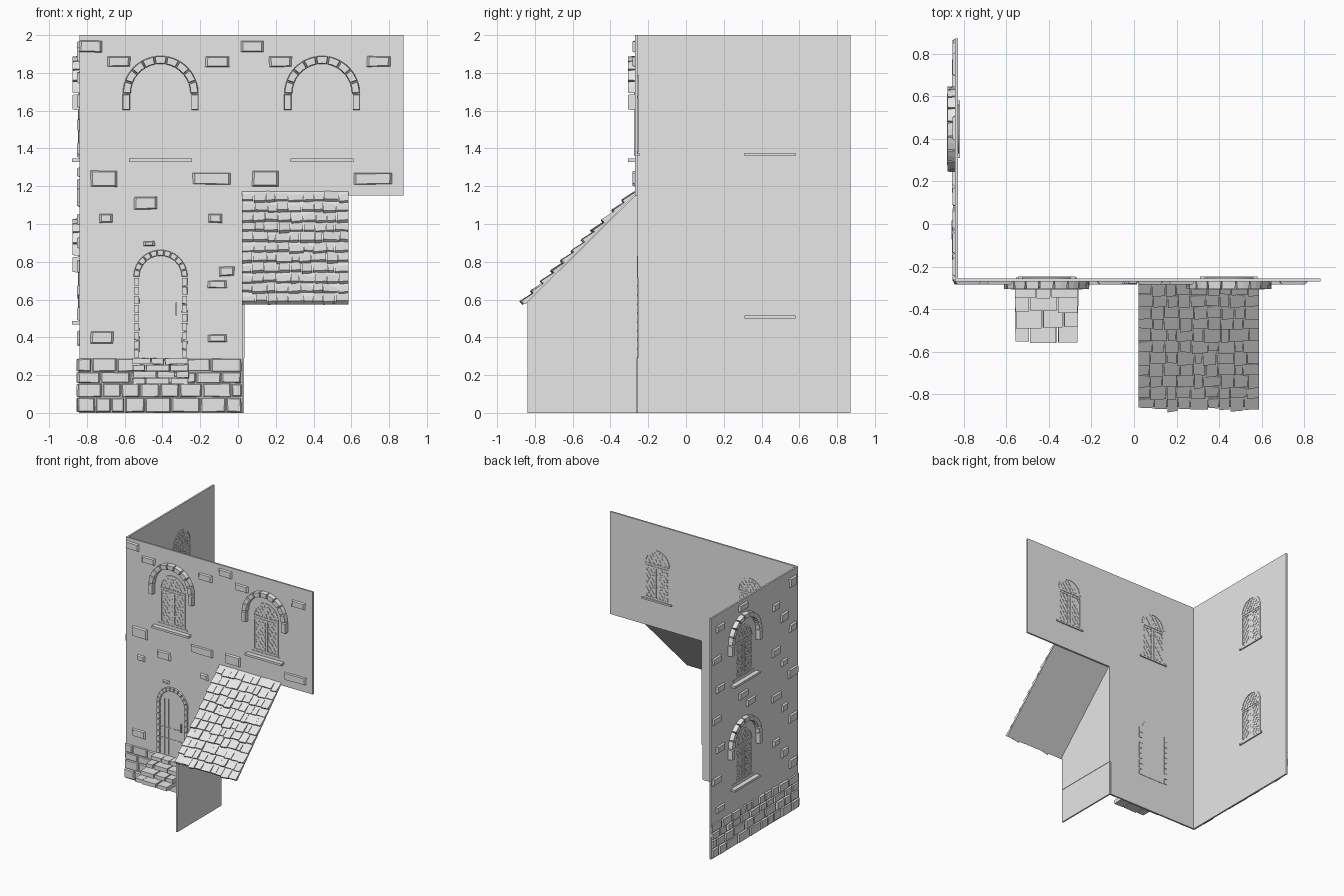
import bpy, bmesh, math, random
from mathutils import Vector

random.seed(4)
cube = bpy.data.objects.get("Cube")
if cube:
    bpy.data.objects.remove(cube, do_unlink=True)

stone_grey = bpy.data.materials.new("stone_grey")
stone_grey.use_nodes = True
GREY = (0.8, 0.8, 0.8, 1)
stone_grey.diffuse_color = GREY
stone_grey.node_tree.nodes["Principled BSDF"].inputs["Base Color"].default_value = GREY

# Surface frames: (along, up, outward depth) to world
S = math.sqrt(0.5)


def front(u, v, d):
    return Vector((u, -0.27 - d, v))


def side(u, v, d):
    return Vector((-0.84 - d, u, v))


def lean(u, v, d):
    return Vector((0.02 + d, u, v))


def roof(u, v, d):
    return Vector((u, -0.85 + S * (v - d), 0.575 + S * (v + d)))


class Part:
    """Collects extruded outlines into one mesh object."""

    def __init__(self, name):
        self.name, self.bm = name, bmesh.new()

    def slab(self, frame, pts, d0, d1, taper=0.0):
        cu = sum(p[0] for p in pts) / len(pts)
        cv = sum(p[1] for p in pts) / len(pts)
        depth = d1 if callable(d1) else (lambda u, v: d1)
        low = [self.bm.verts.new(frame(u, v, d0)) for u, v in pts]
        top = []
        for u, v in pts:
            r = math.hypot(u - cu, v - cv)
            k = 1 - min(0.4, taper / r) if taper else 1
            top.append(self.bm.verts.new(
                frame(cu + (u - cu) * k, cv + (v - cv) * k, depth(u, v))))
        self.bm.faces.new(low)
        self.bm.faces.new(top)
        for i in range(len(pts)):
            j = (i + 1) % len(pts)
            self.bm.faces.new((low[i], low[j], top[j], top[i]))

    def box(self, frame, u, v, w, h, d0, d1, taper=0.0, jitter=0.0):
        pts = [(u + a * w / 2 + random.uniform(-jitter, jitter),
                v + b * h / 2 + random.uniform(-jitter, jitter))
               for a, b in ((-1, -1), (1, -1), (1, 1), (-1, 1))]
        self.slab(frame, pts, d0, d1, taper)

    def done(self):
        bmesh.ops.recalc_face_normals(self.bm, faces=self.bm.faces)
        mesh = bpy.data.meshes.new(self.name)
        self.bm.to_mesh(mesh)
        self.bm.free()
        mesh.materials.append(stone_grey)
        bpy.context.collection.objects.link(bpy.data.objects.new(self.name, mesh))


def arc(u, v, r, a0, a1, n):
    return [(u + r * math.cos(a0 + (a1 - a0) * i / n),
             v + r * math.sin(a0 + (a1 - a0) * i / n)) for i in range(n + 1)]


def arched(u, v0, v1, r):
    return [(u - r, v0), (u + r, v0)] + arc(u, v1, r, 0, math.pi, 16)


def voussoirs(part, frame, u, v, r0, r1, n, d, taper):
    step = math.pi / n
    for i in range(n):
        a, b = i * step + 0.012, (i + 1) * step - 0.012
        part.slab(frame, arc(u, v, r1, a, b, 2) + arc(u, v, r0, b, a, 2), 0, d, taper)


# Walls
T = -0.014
wall = Part("front_wall")
wall.slab(front, [(-0.84, 0), (0.02, 0), (0.02, 0.29), (0.035, 0.29), (0.035, 1.15),
                  (0.875, 1.15), (0.875, 2), (-0.84, 2)], T, 0)
wall.done()
wall = Part("side_wall")
wall.box(side, 0.3, 1, 1.14, 2, T, 0)
wall.done()
wall = Part("lean_to_wall")
wall.slab(lean, [(-0.84, 0.29), (-0.26, 0.29), (-0.26, 1.16), (-0.84, 0.585)], 0, 0.015)
wall.slab(lean, [(-0.84, 0), (-0.26, 0), (-0.26, 0.29), (-0.84, 0.29)], 0, 0.012)
wall.done()


# Arched windows with lattice, hood and sill
def window(name, frame, u, z):
    p = Part(name)
    r, spring = 0.115, z + 0.295
    inner = r - 0.014
    for d0, d1 in ((0, 0.004), (T - 0.004, T)):
        for s in (-1, 1):
            p.box(frame, u + s * (r - 0.007), z + 0.14, 0.014, 0.28, d0, d1)
            p.box(frame, u + s * 0.012, z + 0.135, 0.014, 0.27, d0, d1 + 0.002)
        for v in (z + 0.007, z + 0.265, z + 0.285):
            p.box(frame, u, v, 2 * r, 0.012, d0, d1)
        p.slab(frame, arc(u, spring, r, 0, math.pi, 16)
               + arc(u, spring, inner, math.pi, 0, 16), d0, d1)

    # Diagonal glazing bars clipped to the opening
    def inside(a, b):
        return abs(a) < inner and z < b and (b < spring or math.hypot(a, b - spring) < inner)
    for s in (-1, 1):
        for i in range(-3, 12):
            base = z + i * 0.052
            hits = [(a, base + s * 1.4 * a) for a in
                    [inner * (k / 40 - 1) for k in range(81)] if inside(a, base + s * 1.4 * a)]
            if len(hits) > 4:
                (a, b), (c, e) = hits[0], hits[-1]
                p.slab(frame, [(u + a, b - 0.004), (u + c, e - 0.004),
                               (u + c, e + 0.004), (u + a, b + 0.004)], T - 0.002, 0.002)
    p.done()

    hood = Part(name + "_hood")
    voussoirs(hood, frame, u, z + 0.31, 0.158, 0.2, 9, 0.036, 0.004)
    for s in (-1, 1):
        hood.box(frame, u + s * 0.182, z + 0.265, 0.038, 0.085, 0, 0.036, 0.004)
    hood.done()

    sill = Part(name + "_sill")
    sill.box(frame, u, z - 0.042, 0.335, 0.018, 0, 0.038)
    sill.box(frame, u, z - 0.012, 0.27, 0.014, T - 0.01, 0.004)
    sill.done()


window("right_front_window", front, -0.41, 1.38)
window("left_front_window", front, 0.445, 1.38)
window("lower_side_window", side, 0.445, 0.52)
window("upper_side_window", side, 0.445, 1.38)

# Door with planks, hinges, handle and stone surround
door = Part("door")
DU, DS = -0.41, 0.72
door.slab(front, arched(DU, 0.29, DS, 0.11), T - 0.003, 0.003)
for i in range(-2, 3):
    door.box(front, DU + i * 0.036, 0.53, 0.003, 0.46, 0, 0.005)
for v in (0.43, 0.52):
    door.box(front, DU - 0.01, v, 0.19, 0.008, 0, 0.007)
door.box(front, DU + 0.083, 0.55, 0.01, 0.07, 0, 0.016)
door.done()
surround = Part("door_surround")
voussoirs(surround, front, DU, DS, 0.112, 0.143, 11, 0.012, 0.003)
for s in (-1, 1):
    for i in range(9):
        surround.box(front, DU + s * 0.127, 0.314 + i * 0.0475, 0.03, 0.044, T - 0.004, 0.012,
                     0.003, 0.001)
surround.done()

# Entrance steps, each tread split in stones
steps = Part("door_steps")
for i in range(4):
    deep, u = 0.285 - i * 0.07, -0.56
    for w in random.sample((0.07, 0.1, 0.13), 3):
        steps.box(front, u + w / 2, 0.168 + i * 0.035, w - 0.003, 0.033, 0,
                  deep + random.uniform(-0.008, 0.005), 0.003, 0.002)
        u += w
steps.done()

# Rough stone base courses
base = Part("stone_base")
for frame, start, end in ((front, -0.85, 0.02), (side, -0.275, 0.87)):
    z = 0.0
    for h in (0.08, 0.075, 0.06, 0.072):
        u = start
        while u < end - 0.01:
            w = min(random.uniform(0.07, 0.16), end - u)
            if end - u - w < 0.05:
                w = end - u
            base.box(frame, u + w / 2, z + h / 2 + 0.002, w - 0.005, h - 0.005, 0,
                     random.uniform(0.007, 0.016), 0.008, 0.002)
            u += w
        z += h
base.done()

# Scattered bricks: along, up, width, height
bricks = Part("wall_bricks")
for u, v, w, h in ((-0.63, 1.86, 0.12, 0.055), (-0.11, 1.86, 0.125, 0.055),
                   (-0.78, 1.94, 0.12, 0.06), (-0.71, 1.24, 0.14, 0.085),
                   (-0.14, 1.24, 0.2, 0.06)):
    for shift in (0, 0.855):
        bricks.box(front, u + shift, v, w, h, 0, 0.014, 0.012, 0.002)
for u, v, w, h in ((-0.49, 1.11, 0.12, 0.065), (-0.7, 1.03, 0.07, 0.045),
                   (-0.12, 1.03, 0.07, 0.045), (-0.47, 0.895, 0.06, 0.025),
                   (-0.06, 0.75, 0.08, 0.05), (-0.11, 0.68, 0.1, 0.04),
                   (-0.72, 0.4, 0.12, 0.065), (-0.11, 0.395, 0.1, 0.04)):
    bricks.box(front, u, v, w, h, 0, 0.012, 0.012, 0.002)
for i in range(13):
    bricks.box(side, -0.2 + 0.11 * (i % 3), 0.4 + i * 0.125, random.uniform(0.07, 0.13),
               random.uniform(0.05, 0.08), 0, 0.013, 0.012, 0.002)
for i in range(7):
    bricks.box(side, 0.75 + 0.05 * (i % 2), 0.38 + i * 0.25, 0.11, 0.055, 0, 0.013, 0.012, 0.002)
for v in (1.12, 1.21, 1.94):
    bricks.box(side, 0.35 + 0.1 * (v > 1.2), v, 0.12, 0.055, 0, 0.013, 0.012, 0.002)
bricks.done()

# Lean-to roof deck and overlapping shingles
deck = Part("roof_deck")
deck.box(roof, 0.303, 0.417, 0.565, 0.834, 0, 0.012)
deck.done()
shingles = Part("roof_shingles")
ROWS, COLS = 11, 9
row_h, col_w = 0.834 / ROWS, 0.57 / COLS
for r in range(ROWS):
    v0 = r * row_h
    cuts = [0.018 + col_w * c + (random.uniform(-0.014, 0.014) if 0 < c < COLS else 0)
            for c in range(COLS + 1)]
    for a, b in zip(cuts, cuts[1:]):
        drop = random.uniform(-0.004, 0.014)
        lift = random.uniform(0.022, 0.032)
        tilt = random.uniform(-0.08, 0.08)
        v1 = min(v0 + row_h + 0.01, 0.834)
        shingles.slab(roof, [(a + 0.002, v0 - drop), (b - 0.002, v0 - drop * 0.5),
                             (b - 0.002, v1), (a + 0.002, v1)], 0.008,
                      lambda u, v: lift - 0.22 * (v - v0) + tilt * (u - (a + b) / 2))
shingles.done()
